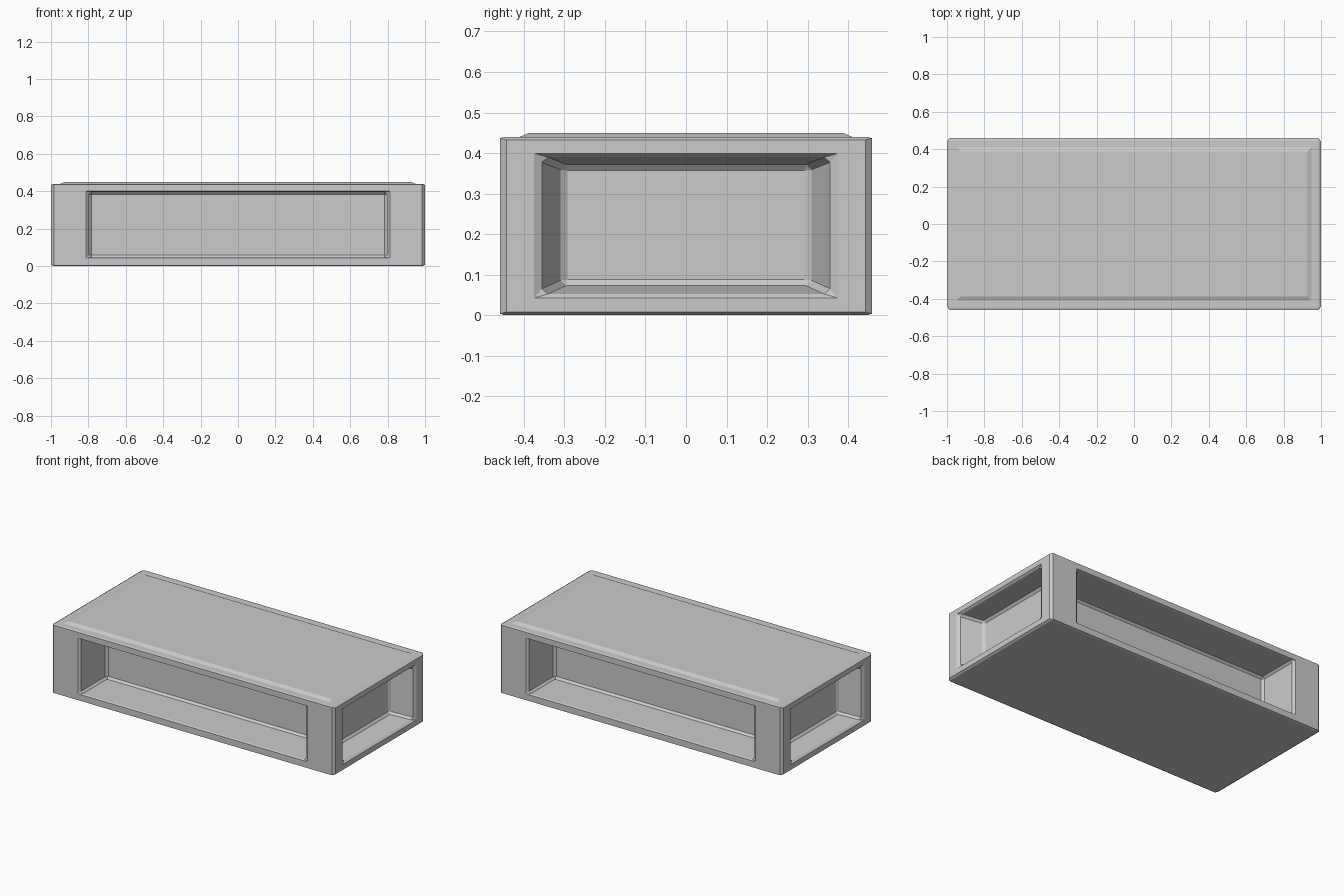
import bpy, bmesh
from mathutils import Vector

if "Cube" in bpy.data.objects:
    bpy.data.objects.remove(bpy.data.objects["Cube"])

HX, HY, TOP = 1.0, 0.459, 0.44

bm = bmesh.new()
bmesh.ops.create_cube(bm, size=2)
for v in bm.verts:
    v.co = Vector((v.co.x * HX, v.co.y * HY, (v.co.z + 1) * TOP / 2))


def face_towards(normal):
    bm.normal_update()
    return max(bm.faces, key=lambda f: f.normal.dot(normal))


def step(face, place):
    """Extrude one face and reposition its new corners."""
    new = bmesh.ops.extrude_discrete_faces(bm, faces=[face])["faces"][0]
    for v in new.verts:
        v.co = place(v.co)
    return new


def sign(a):
    return 1 if a > 0 else -1


sides = [(face_towards(Vector(n)), Vector(n))
         for n in ((1, 0, 0), (-1, 0, 0), (0, 1, 0), (0, -1, 0))]
top = face_towards(Vector((0, 0, 1)))

# recesses: rings of (half width, bottom, top, distance from centre)
end_rings = ((0.36, 0.05, 0.392, HX), (0.305, 0.075, 0.37, 0.855))
long_rings = ((0.797, 0.047, 0.397, HY), (0.797, 0.047, 0.397, 0.19))
for face, n in sides:
    for half, low, high, dist in (end_rings if n.x else long_rings):
        def place(c):
            z = high if c.z > TOP / 2 else low
            if n.x:
                return Vector((n.x * dist, sign(c.y) * half, z))
            return Vector((sign(c.x) * half, n.y * dist, z))
        face = step(face, place)

# shallow raised panel on top
for x, y, z in ((0.95, 0.41, TOP), (0.925, 0.387, 0.45)):
    top = step(top, lambda c: Vector((sign(c.x) * x, sign(c.y) * y, z)))

bmesh.ops.recalc_face_normals(bm, faces=bm.faces)
mesh = bpy.data.meshes.new("recessed_block")
bm.to_mesh(mesh)
bm.free()
block = bpy.data.objects.new("recessed_block", mesh)
bpy.context.collection.objects.link(block)

# chamfer on outer edges, recess rims and recess corners
bevel = block.modifiers.new("chamfer", "BEVEL")
bevel.width = 0.013
bevel.segments = 1
bevel.limit_method = "ANGLE"
bevel.angle_limit = 0.7
